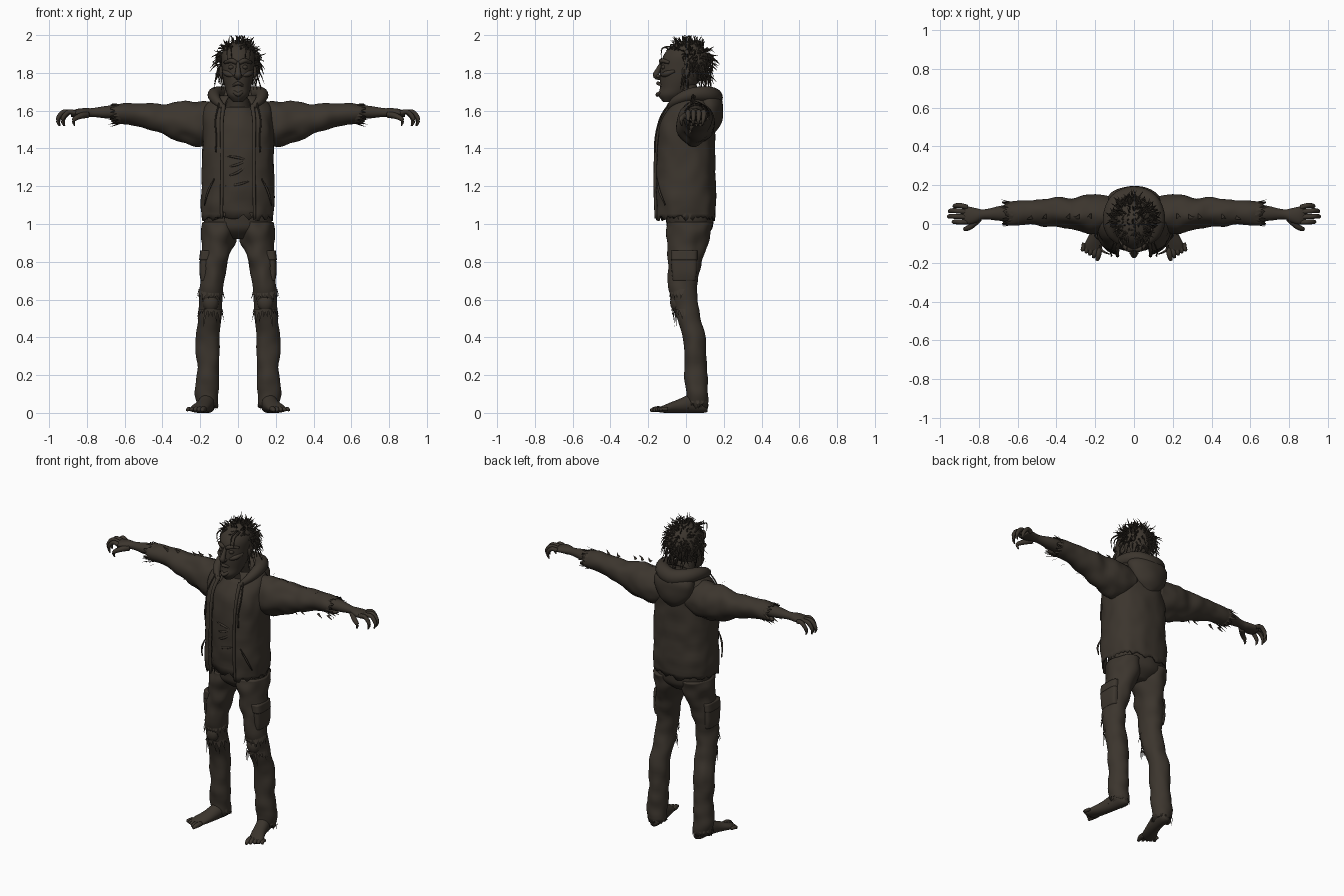
import bpy, bmesh, random
from math import sin, cos, pi, copysign
from mathutils import Vector, Matrix, noise

random.seed(7)
default_cube = bpy.data.objects.get("Cube")
if default_cube:
    bpy.data.objects.remove(default_cube, do_unlink=True)

# One drab colour covers the whole figure
COLOUR = (0.045, 0.036, 0.027, 1)
drab = bpy.data.materials.new("dark_drab_brown")
drab.use_nodes = True
drab.diffuse_color = COLOUR
shader = drab.node_tree.nodes["Principled BSDF"]
shader.inputs["Base Color"].default_value = COLOUR
shader.inputs["Roughness"].default_value = 0.8


def finish(name, bm, mirror=False, thickness=0, smooth=True):
    """Turn a bmesh into a named object, optionally mirrored and thickened."""
    bmesh.ops.recalc_face_normals(bm, faces=bm.faces)
    for face in bm.faces:
        face.smooth = smooth
    mesh = bpy.data.meshes.new(name)
    bm.to_mesh(mesh)
    bm.free()
    mesh.materials.append(drab)
    obj = bpy.data.objects.new(name, mesh)
    bpy.context.collection.objects.link(obj)
    if thickness:
        obj.modifiers.new("Thickness", 'SOLIDIFY').thickness = thickness
    if mirror:
        obj.modifiers.new("Mirror", 'MIRROR').use_mirror_merge = False
    return obj


def smooth_rows(rows, sub):
    """Catmull-Rom interpolation of rows of numbers."""
    last, out = len(rows) - 1, []
    for i in range(last):
        group = [rows[max(0, min(last, i + k))] for k in (-1, 0, 1, 2)]
        for step in range(sub):
            t = step / sub
            out.append([0.5 * (2*b + (c - a)*t + (2*a - 5*b + 4*c - d)*t*t
                               + (3*b - a - 3*c + d)*t**3) for a, b, c, d in zip(*group)])
    return out + [list(rows[last])]


def skin(bm, rings, closed=True, caps=True):
    count = len(rings[0])
    for low, high in zip(rings, rings[1:]):
        for k in range(count if closed else count - 1):
            j = (k + 1) % count
            bm.faces.new((low[k], low[j], high[j], high[k]))
    if closed and caps:
        bm.faces.new(rings[0])
        bm.faces.new(rings[-1])


def loft(bm, rows, axis='z', n=36, sub=5, wrinkle=0, power=1, gap=0, fray=(0, 0), caps=True):
    """Skin oval rings given as x, y, z, half width, half depth."""
    u, v, w = {'x': (1, 2, 0), 'y': (0, 2, 1), 'z': (0, 1, 2)}[axis]
    rows, rings = smooth_rows(rows, sub), []
    for i, row in enumerate(rows):
        centre, ring = Vector(row[:3]), []
        for k in range(n):
            a = gap - pi/2 + 2 * (pi - gap) * k / (n - 1 if gap else n)
            p = centre.copy()
            p[u] += row[3] * copysign(abs(cos(a))**power, cos(a))
            p[v] += row[4] * copysign(abs(sin(a))**power, sin(a))
            p += (p - centre) * wrinkle * noise.noise(p * 14)
            if i == 0:
                p[w] += fray[0] * random.random()
            if i == len(rows) - 1:
                p[w] += fray[1] * random.random()
            ring.append(bm.verts.new(p))
        rings.append(ring)
    skin(bm, rings, not gap, caps)


def sweep(bm, points, radii, n=8, sub=4):
    """Tapered round tube along a smooth path."""
    rows = smooth_rows([(*p, r) for p, r in zip(points, radii)], sub)
    spots = [Vector(row[:3]) for row in rows]
    reach = spots[-1] - spots[0]
    ref = Vector((0, 0, 1)) if abs(reach.z) < 0.8 * reach.length else Vector((0, 1, 0))
    rings = []
    for i, spot in enumerate(spots):
        tangent = (spots[min(i + 1, len(spots) - 1)] - spots[max(i - 1, 0)]).normalized()
        side = tangent.cross(ref).normalized()
        up = side.cross(tangent)
        rings.append([bm.verts.new(spot + rows[i][3] * (side * cos(2*pi*k/n) + up * sin(2*pi*k/n)))
                      for k in range(n)])
    skin(bm, rings)


def ball(bm, centre, size):
    bmesh.ops.create_uvsphere(bm, u_segments=24, v_segments=14, radius=1,
                              matrix=Matrix.Translation(centre) @ Matrix.Diagonal((*size, 1)))


def shred(bm, root, direction, side, width, length):
    """Torn pointed strip of cloth."""
    root, d, s = Vector(root), Vector(direction).normalized(), Vector(side) * width
    mid = root + d * length * 0.5 + s * random.uniform(-0.5, 0.5)
    tip = root + d * length + s * random.uniform(-1, 1)
    a, b, c, e, f = [bm.verts.new(p) for p in (root - s, root + s, mid + s/2, mid - s/2, tip)]
    bm.faces.new((a, b, c, e))
    bm.faces.new((e, c, f))


# Head with jaw, neck and facial features
bm = bmesh.new()
loft(bm, [(0, -.095, 1.645, .025, .025), (0, -.075, 1.68, .055, .07), (0, -.05, 1.72, .068, .088),
          (0, -.03, 1.77, .08, .108), (0, -.02, 1.83, .086, .114), (0, -.01, 1.89, .088, .11),
          (0, 0, 1.94, .066, .08), (0, 0, 1.965, .02, .025)])
sweep(bm, [(0, .05, 1.55), (0, .02, 1.65), (0, -.01, 1.75)], [.08, .06, .06], 20)
finish("head", bm)

bm = bmesh.new()
sweep(bm, [(0, -.125, 1.86), (0, -.15, 1.81), (0, -.157, 1.785), (0, -.13, 1.77)], [.008, .014, .018, .01], 12)
sweep(bm, [(-.035, -.11, 1.725), (0, -.148, 1.745), (.035, -.11, 1.725)], [.006, .01, .006])
sweep(bm, [(-.035, -.11, 1.715), (0, -.15, 1.685), (.035, -.11, 1.715)], [.006, .012, .006])
finish("nose_and_lips", bm)

bm = bmesh.new()
sweep(bm, [(.008, -.13, 1.852), (.035, -.128, 1.865), (.07, -.09, 1.855)], [.01, .013, .008])
sweep(bm, [(.025, -.125, 1.785), (.055, -.105, 1.795), (.078, -.06, 1.81)], [.008, .016, .008])
ball(bm, (.035, -.118, 1.83), (.016, .014, .012))
ball(bm, (.013, -.148, 1.783), (.01, .012, .009))
ball(bm, (.088, 0, 1.805), (.012, .022, .035))
finish("brows_eyes_cheeks_ears", bm, mirror=True)

# Matted hair: scalp cap and loose strands
bm = bmesh.new()
ball(bm, (0, .012, 1.85), (.098, .112, .118))
face_side = [v for v in bm.verts if v.co.z < 1.75 or (v.co.y < -.03 and v.co.z < 1.92)]
bmesh.ops.delete(bm, geom=face_side, context='VERTS')
finish("hair_cap", bm)

bm = bmesh.new()
while len(bm.verts) < 6000:
    d = Vector((random.gauss(0, 1), random.gauss(0, 1), random.gauss(0.3, 0.8))).normalized()
    if d.z < -0.75 or (d.y < -0.25 and d.z < 0.55):
        continue
    root = Vector((d.x * .092, .01 + d.y * .108, 1.85 + d.z * .11))
    stray = Vector([random.uniform(-.022, .022) for _ in range(3)])
    mid = root + d * random.uniform(.01, .03)
    droop = max(0, 0.75 - d.z) * random.uniform(.02, .075)
    tip = mid + d * .016 + stray - Vector((0, 0, droop))
    tip.z = min(max(tip.z, 1.71), 1.999)
    sweep(bm, [root, mid, tip], [.005, .004, .0008], 4, 2)
for x in (-.05, -.03, .035, .055):
    sweep(bm, [(x, -.06, 1.94), (x * 1.2, -.125, 1.93), (x * 1.1, -.13, 1.87)], [.005, .004, .001], 5)
finish("hair_strands", bm)

# Shirt with slanting creases
bm = bmesh.new()
loft(bm, [(0, 0, 1.06, .165, .13), (0, -.005, 1.2, .165, .137), (0, -.005, 1.38, .165, .135),
          (0, .01, 1.52, .15, .13), (0, .025, 1.62, .09, .085)], wrinkle=.07, fray=(-.04, 0))
finish("shirt", bm)
bm = bmesh.new()
for z, lift in ((1.2, .03), (1.25, .08), (1.3, .05), (1.36, -.03)):
    sweep(bm, [(-.07, -.125, z), (0, -.142, z + lift * .3), (.07, -.127, z + lift)], [.002, .007, .002])
finish("shirt_creases", bm)

# Open jacket shell with frayed hem
bm = bmesh.new()
loft(bm, [(0, -.006, 1.045, .188, .158), (0, -.004, 1.12, .196, .164), (0, -.006, 1.25, .192, .161),
          (0, -.004, 1.4, .19, .157), (0, .0, 1.53, .19, .148), (0, .02, 1.62, .175, .115),
          (0, .03, 1.68, .11, .085)], n=60, wrinkle=.05, power=.82, gap=.36, fray=(-.03, 0))
finish("jacket", bm, thickness=.008)

bm = bmesh.new()
for k in range(26):
    a = 0.4 + (2*pi - 0.8) * k / 25 - pi/2
    shred(bm, (.186 * cos(a), .15 * sin(a), 1.06), (0, 0, -1), (-sin(a), cos(a), 0),
          random.uniform(.006, .015), random.uniform(.03, .055))
finish("jacket_hem_shreds", bm, smooth=False)

# Jacket zip edges, drawcords and pocket seams
bm = bmesh.new()
sweep(bm, [(.088, -.158, 1.03), (.085, -.163, 1.2), (.085, -.158, 1.42), (.085, -.135, 1.55), (.075, -.085, 1.63)],
      [.008, .009, .009, .01, .012])
sweep(bm, [(.1, -.09, 1.64), (.12, -.14, 1.55), (.115, -.162, 1.46), (.118, -.165, 1.38)], [.004] * 4)
sweep(bm, [(.125, -.155, 1.24), (.16, -.14, 1.17), (.178, -.11, 1.1)], [.003, .006, .003])
finish("jacket_trim", bm, mirror=True)

# Lowered hood: rolled collar and bag on the back
bm = bmesh.new()
sweep(bm, [(-.07, -.1, 1.61), (-.115, -.05, 1.655), (-.125, .03, 1.685), (-.085, .115, 1.685), (0, .145, 1.67),
           (.085, .115, 1.685), (.125, .03, 1.685), (.115, -.05, 1.655), (.07, -.1, 1.61)],
      [.01, .025, .036, .044, .05, .044, .036, .025, .01], 16)
loft(bm, [(0, .12, 1.47, .02, .02), (0, .125, 1.52, .085, .055), (0, .125, 1.59, .13, .072),
          (0, .115, 1.66, .13, .075), (0, .1, 1.71, .08, .04)], wrinkle=.07)
finish("hood", bm)

# Sleeves with torn cuffs
bm = bmesh.new()
loft(bm, [(.09, .05, 1.54, .09, .1), (.2, .05, 1.53, .1, .116), (.3, .055, 1.54, .086, .104),
          (.4, .06, 1.557, .074, .08), (.5, .06, 1.575, .065, .064), (.58, .057, 1.58, .06, .058),
          (.64, .055, 1.583, .06, .05)], 'x', wrinkle=.16, fray=(0, .04), caps=False)
finish("sleeves", bm, mirror=True, thickness=.005)

bm = bmesh.new()
for k in range(16):
    a = 2 * pi * k / 16
    shred(bm, (.62, .055 + .058 * cos(a), 1.583 + .052 * sin(a)), (1, .25 * cos(a), .25 * sin(a) - .15),
          (0, -sin(a), cos(a)), .011, random.uniform(.04, .08))
for x in (.22, .28, .33, .45, .52):
    shred(bm, (x, .04, 1.7 - x * .14), (.8, -.2, .7), (0, 1, 0), .014, random.uniform(.03, .05))
    shred(bm, (x + .1, .03, 1.47 + x * .1), (.7, -.2, -.5), (0, 1, 0), .012, .045)
finish("sleeve_shreds", bm, mirror=True, smooth=False)

# Forearms, hands and hooked fingers
bm = bmesh.new()
loft(bm, [(.52, .055, 1.585, .045, .042), (.66, .055, 1.592, .042, .036), (.77, .05, 1.59, .026, .024),
          (.81, .045, 1.59, .036, .024), (.855, .045, 1.588, .046, .02), (.885, .047, 1.582, .038, .014)],
     'x', n=24, wrinkle=.08)
for y, reach in ((.01, .93), (.036, .955), (.062, .95), (.086, .925)):
    sweep(bm, [(.86, y, 1.588), (reach - .035, y * 1.1, 1.594), (reach - .008, y * 1.1, 1.57),
               (reach, y * 1.05, 1.545), (reach - .008, y, 1.52)], [.013, .013, .012, .009, .003], 10)
sweep(bm, [(.8, .03, 1.58), (.84, -.012, 1.57), (.87, -.026, 1.55), (.865, -.022, 1.52)], [.02, .015, .011, .003], 10)
finish("forearms_and_hands", bm, mirror=True)

# Trousers: hips and legs
bm = bmesh.new()
loft(bm, [(0, .02, .92, .06, .06), (0, .02, .97, .15, .115), (0, .02, 1.03, .183, .125), (0, .01, 1.12, .17, .125)],
     wrinkle=.03)
finish("trouser_hips", bm)
bm = bmesh.new()
loft(bm, [(.163, .06, .05, .056, .055), (.166, .056, .12, .062, .06), (.16, .05, .22, .058, .06),
          (.157, .042, .4, .064, .06), (.147, .004, .54, .061, .064), (.142, -.016, .66, .062, .074),
          (.122, -.006, .8, .071, .09), (.102, .01, .92, .09, .108), (.094, .02, 1.01, .096, .118)],
     sub=7, wrinkle=.14, fray=(-.03, 0))
finish("trouser_legs", bm, mirror=True)

# Cargo pockets, bare knees and torn cloth on the legs
bm = bmesh.new()
loft(bm, [(.168, -.01, .7, .03, .06), (.17, -.01, .75, .034, .066), (.166, -.01, .84, .034, .068)],
     power=.5, wrinkle=.05)
loft(bm, [(.168, -.01, .81, .038, .07), (.164, -.01, .86, .036, .07)], power=.5)
ball(bm, (.145, -.05, .585), (.042, .034, .05))
finish("cargo_pockets_and_knees", bm, mirror=True)

bm = bmesh.new()
for k in range(12):
    a = pi + pi * (k + .5) / 12
    root_x, root_y = .145 + .062 * cos(a), -.01 + .074 * sin(a)
    shred(bm, (root_x, root_y, .655), (.3 * cos(a), .15 * sin(a), -1), (-sin(a), cos(a), 0),
          .012, random.uniform(.04, .08))
    shred(bm, (root_x, root_y + .008, .55), (.25 * cos(a), .1, -1), (-sin(a), cos(a), 0),
          .01, random.uniform(.03, .1))
for k in range(14):
    a = 2 * pi * k / 14
    shred(bm, (.164 + .055 * cos(a), .06 + .053 * sin(a), .075), (.25 * cos(a), .2 * sin(a), -1),
          (-sin(a), cos(a), 0), .01, random.uniform(.03, .06))
finish("trouser_shreds", bm, mirror=True, smooth=False)

# Bare feet turned outwards, with toes
bm = bmesh.new()
loft(bm, [(.155, .115, .03, .022, .024), (.157, .09, .045, .038, .045), (.165, .03, .05, .042, .05),
          (.182, -.04, .036, .043, .036), (.205, -.1, .024, .048, .024), (.215, -.14, .016, .042, .014)],
     'y', n=24)
sweep(bm, [(.16, .06, .03), (.162, .058, .15)], [.042, .04], 16)
for k in range(5):
    x, y = .178 + .02 * k, -.125 + .007 * k
    size = .015 - .0012 * k
    sweep(bm, [(x, y, .02), (x + .006, y - .035, .02), (x + .012, y - .063 + .008 * k, .012)],
          [size, size, size * .55], 10)
finish("feet", bm, mirror=True)
